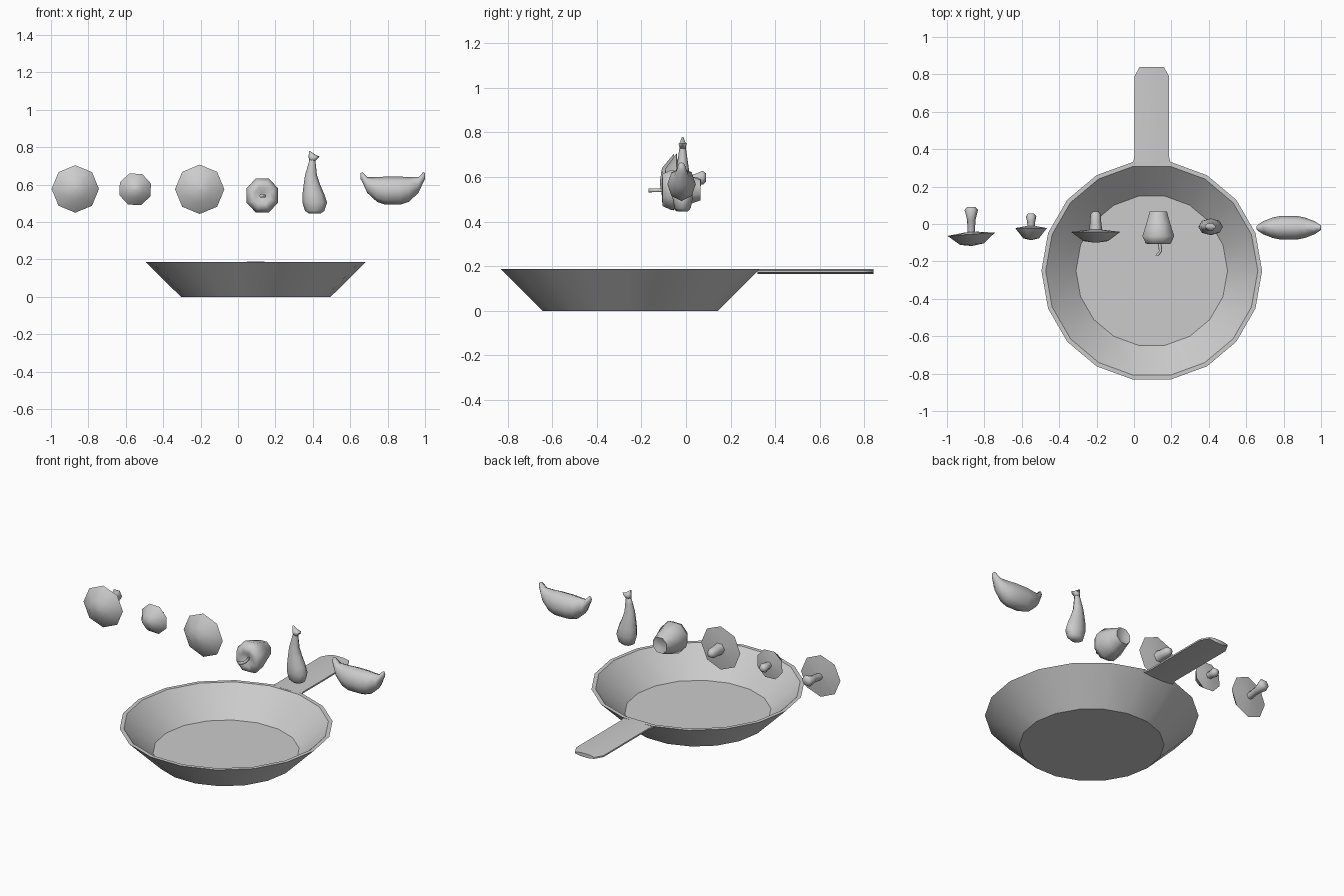
import bpy, bmesh, math

cube = bpy.data.objects.get("Cube")
if cube:
    bpy.data.objects.remove(cube)

grey = bpy.data.materials.new("plain_grey")
grey.use_nodes = True
grey.diffuse_color = (0.6, 0.6, 0.6, 1)
grey.node_tree.nodes["Principled BSDF"].inputs["Base Color"].default_value = grey.diffuse_color


def loft(name, axis, centre, rows, sides=8, turn=0, sharp=50):
    """Join rings along an axis; each row is (along, radius a, radius b, shift a, shift b)."""
    bm = bmesh.new()
    rings = []
    for row in rows:
        t, ra, rb, da, db = tuple(row) + (0,) * (5 - len(row))
        ring = []
        for i in range(sides):
            ang = math.radians(turn) + math.tau * i / sides
            a, b = da + ra * math.cos(ang), db + rb * math.sin(ang)
            ring.append(bm.verts.new({"X": (t, a, b), "Y": (a, t, b), "Z": (a, b, t)}[axis]))
        rings.append(ring)
    for low, high in zip(rings, rings[1:]):
        for i in range(sides):
            j = (i + 1) % sides
            bm.faces.new((low[i], low[j], high[j], high[i]))
    bm.faces.new(rings[0])
    bm.faces.new(rings[-1])
    bmesh.ops.remove_doubles(bm, verts=bm.verts, dist=0.0001)
    bmesh.ops.recalc_face_normals(bm, faces=bm.faces)
    mesh = bpy.data.meshes.new(name)
    bm.to_mesh(mesh)
    bm.free()
    mesh.polygons.foreach_set("use_smooth", [True] * len(mesh.polygons))
    mesh.set_sharp_from_angle(angle=math.radians(sharp))
    mesh.materials.append(grey)
    obj = bpy.data.objects.new(name, mesh)
    obj.location = centre
    bpy.context.collection.objects.link(obj)
    return obj


# Pan: floor, inner wall, rim, outer wall, base
loft("pan", "Z", (0.095, -0.25, 0),
     [(0.03, 0.405, 0.405), (0.187, 0.567, 0.567), (0.187, 0.59, 0.59), (0, 0.4, 0.4)],
     sides=18, sharp=30)

# Flat handle with tapered end
loft("pan_handle", "Y", (0.095, 0, 0.177),
     [(0.32, 0.111, 0.012), (0.36, 0.1, 0.012), (0.79, 0.1, 0.012), (0.84, 0.07, 0.012)],
     turn=22.5, sharp=80)


# Mushrooms: faceted cap facing front, stem pointing back
def mushroom(name, x, z, radius, rim, top, stem, turn, tilt):
    cap = loft(name + "_cap", "Y", (x, rim, z),
               [(0.012, radius * 0.25, radius * 0.25), (0, radius, radius),
                ((top - rim) * 0.85, radius * 0.5, radius * 0.5),
                (top - rim, radius * 0.04, radius * 0.04)], turn=turn)
    cap.rotation_euler.z = math.radians(tilt)
    loft(name + "_stem", "Y", (x, 0, z), [(y, r, r, 0, lift) for y, r, lift in stem],
         sides=6, sharp=70)


mushroom("left_mushroom", -0.87, 0.577, 0.127, -0.055, -0.117,
         [(-0.05, 0.02, 0), (0.02, 0.022, 0.01), (0.075, 0.036, 0.02), (0.09, 0.022, 0.02)], 0, 4)
mushroom("small_mushroom", -0.55, 0.575, 0.09, -0.022, -0.086,
         [(-0.02, 0.02, 0), (0.01, 0.021, 0), (0.04, 0.028, 0), (0.057, 0.015, 0)], 20, 0)
mushroom("right_mushroom", -0.205, 0.575, 0.132, -0.042, -0.1,
         [(-0.04, 0.036, 0), (0.01, 0.03, 0), (0.05, 0.028, 0), (0.067, 0.016, 0)], 0, 0)

# Pepper with a dimple and a curved stalk
loft("pepper", "Y", (0.13, 0, 0.542),
     [(0.055, 0.02, 0.02), (0.066, 0.05, 0.05), (0, 0.07, 0.075), (-0.065, 0.092, 0.098),
      (-0.105, 0.072, 0.078), (-0.108, 0.045, 0.045), (-0.085, 0.01, 0.01)], turn=22.5, sharp=80)
loft("pepper_stalk", "Y", (0.13, 0, 0.54),
     [(-0.08, 0.008, 0.008), (-0.12, 0.009, 0.009, 0.01), (-0.145, 0.009, 0.009, 0.012),
      (-0.168, 0.01, 0.01, -0.006)], sides=6, sharp=80)

# Eggplant with a bent neck and a flared crown
loft("eggplant", "Z", (0.4, -0.015, 0),
     [(0.445, 0.03, 0.022, 0.01), (0.46, 0.052, 0.036, 0.01), (0.505, 0.066, 0.045, 0.01),
      (0.55, 0.058, 0.042, 0.003), (0.6, 0.044, 0.034, -0.005), (0.65, 0.032, 0.026, -0.01),
      (0.7, 0.022, 0.019, -0.005), (0.735, 0.015, 0.014, -0.002)], sides=8, sharp=80)
loft("eggplant_crown", "Z", (0.4, -0.015, 0),
     [(0.725, 0.015, 0.013, -0.003), (0.75, 0.03, 0.022, 0.007), (0.755, 0.022, 0.015, 0),
      (0.78, 0.003, 0.003, -0.018)], sides=6, sharp=80)

# Crescent fruit, mirrored about its middle: (offset, half depth, half height, lift)
half = [(0.172, 0.01, 0.016, 0.645), (0.163, 0.018, 0.027, 0.64), (0.137, 0.035, 0.042, 0.598),
        (0.085, 0.055, 0.066, 0.574), (0.04, 0.064, 0.075, 0.568)]
rows = [(-t, a, b, 0, z) for t, a, b, z in half]
rows += [(t, a, b, 0, z) for t, a, b, z in reversed(half)]
loft("crescent_fruit", "X", (0.828, -0.02, 0), rows, sharp=80)
